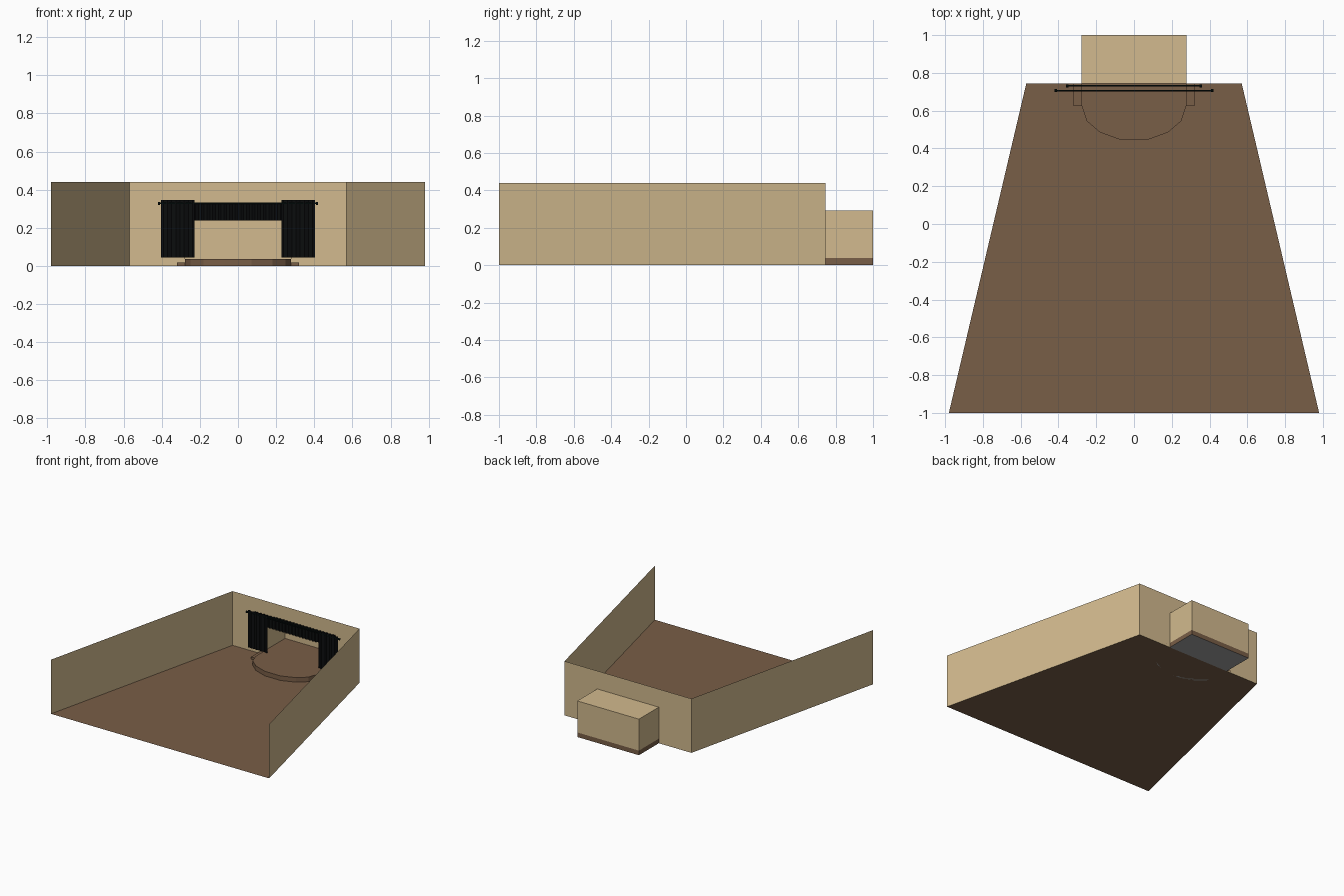
import bpy, bmesh, math

if "Cube" in bpy.data.objects:
    bpy.data.objects.remove(bpy.data.objects["Cube"])


def material(name, rgb):
    lin = [((c / 255 + 0.055) / 1.055) ** 2.4 if c > 10 else c / 255 / 12.92 for c in rgb]
    m = bpy.data.materials.new(name)
    m.diffuse_color = (*lin, 1)
    m.use_nodes = True
    m.node_tree.nodes["Principled BSDF"].inputs["Base Color"].default_value = m.diffuse_color
    return m


TAN = material("tan_wall", (210, 186, 142))
BROWN = material("brown_floor", (121, 94, 71))
BLACK = material("black_cloth", (11, 13, 14))
RAIL = material("dark_rail", (10, 24, 22))
GREY = material("grey_underside", (160, 160, 160))


def make(name, verts, faces, *mats):
    me = bpy.data.meshes.new(name)
    me.from_pydata(verts, [], faces)
    me.update()
    for m in mats:
        me.materials.append(m)
    ob = bpy.data.objects.new(name, me)
    bpy.context.collection.objects.link(ob)
    return ob


def prism(name, outline, z0, z1, *mats):
    # outline is counter-clockwise seen from above
    n = len(outline)
    verts = [(x, y, z) for z in (z0, z1) for x, y in outline]
    faces = [tuple(range(n - 1, -1, -1)), tuple(range(n, 2 * n))]
    faces += [(i, (i + 1) % n, n + (i + 1) % n, n + i) for i in range(n)]
    return make(name, verts, faces, *mats)


def sheet(name, path, z0, z1, mat):
    # vertical sheet following a plan path
    n = len(path)
    verts = [(x, y, z) for z in (z0, z1) for x, y in path]
    return make(name, verts, [(i, i + 1, n + i + 1, n + i) for i in range(n - 1)], mat)


H, OPEN_X, OPEN_Z, BACK, STAGE_Z = 0.44, 0.277, 0.293, 0.745, 0.037

# Hall floor and side walls
make("hall_floor", [(-0.98, -1, 0), (0.98, -1, 0), (0.57, BACK, 0), (-0.57, BACK, 0)],
     [(0, 1, 2, 3)], BROWN)
sheet("left_wall", [(-0.57, BACK), (-0.98, -1)], 0, H, TAN)
sheet("right_wall", [(0.98, -1), (0.57, BACK)], 0, H, TAN)

# End wall with the stage opening
xz = [(-0.57, 0), (-OPEN_X, 0), (-OPEN_X, OPEN_Z), (OPEN_X, OPEN_Z),
      (OPEN_X, 0), (0.57, 0), (0.57, H), (-0.57, H)]
make("end_wall", [(x, BACK, z) for x, z in xz],
     [(0, 1, 2, 7), (7, 2, 3, 6), (3, 4, 5, 6)], TAN)

# Stage recess: sides, back and ceiling
sheet("recess_walls", [(OPEN_X, BACK), (OPEN_X, 1), (-OPEN_X, 1), (-OPEN_X, BACK)],
      STAGE_Z, OPEN_Z, TAN)
make("recess_ceiling", [(x, y, OPEN_Z) for x, y in
     ((-OPEN_X, BACK), (OPEN_X, BACK), (OPEN_X, 1), (-OPEN_X, 1))], [(0, 1, 2, 3)], TAN)

# Stage platform with rounded apron, grey underneath
right = [(0.07, 0.445), (0.18, 0.485), (0.25, 0.545), (OPEN_X, 0.625), (OPEN_X, 1)]
outline = right + [(-x, y) for x, y in reversed(right)]
stage = prism("stage", outline, 0, STAGE_Z, BROWN, GREY)
for p in stage.data.polygons:
    p.material_index = 1 if p.normal.z < -0.5 else 0

# Steps beside the apron
for side, s in (("left", -1), ("right", 1)):
    a, b = sorted((s * OPEN_X, s * 0.32))
    prism(side + "_step", [(a, 0.625), (b, 0.625), (b, BACK), (a, BACK)], 0, 0.019, BROWN)


def folds(x0, x1, y, amp, n, phase=0):
    return [(x0 + (x1 - x0) * i / n, y + amp * math.sin(i * math.pi / 2 + phase))
            for i in range(n + 1)]


# Side drapes
for side, s in (("left", -1), ("right", 1)):
    a, b = sorted((s * 0.227, s * 0.403))
    sheet(side + "_drape", folds(a, b, 0.706, 0.005, 16), 0.043, 0.347, BLACK)

# Valance made of two crossing rows of folds
for name, ph in (("front_valance", 0), ("back_valance", math.pi)):
    sheet(name, folds(-0.355, 0.355, 0.731, 0.011, 48, ph), 0.238, 0.334, BLACK)

# Curtain rails with end caps
for name, hx, y in (("drape_rail", 0.42, 0.706), ("valance_rail", 0.36, 0.731)):
    for part, x, r, d in ((name, 0, 0.004, 2 * hx),
                          (name + "_left_cap", -hx + 0.006, 0.008, 0.012),
                          (name + "_right_cap", hx - 0.006, 0.008, 0.012)):
        bpy.ops.mesh.primitive_cylinder_add(vertices=8, radius=r, depth=d,
                                            location=(x, y, 0.328),
                                            rotation=(0, math.pi / 2, 0))
        ob = bpy.context.object
        ob.name = part
        ob.data.materials.append(RAIL)
